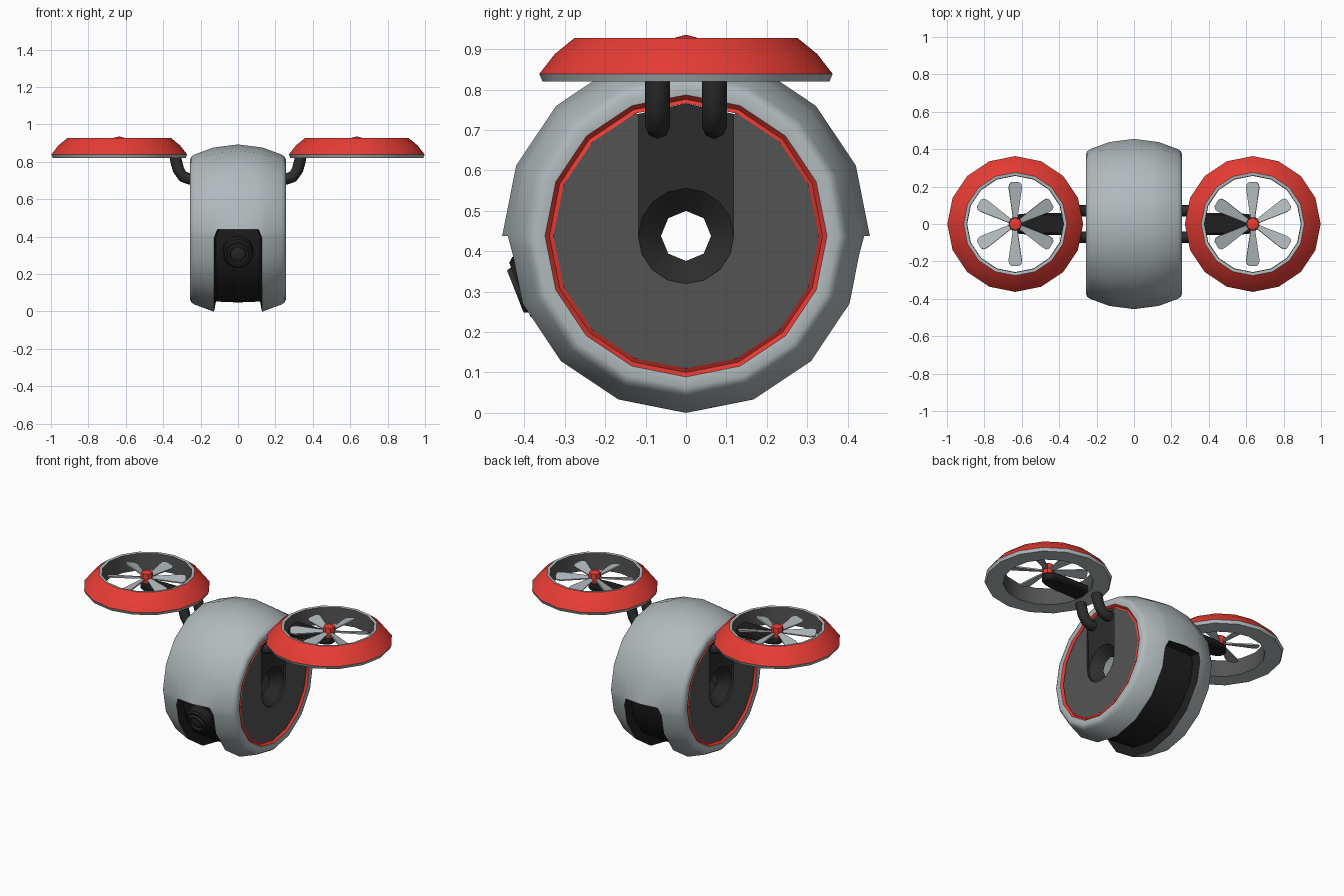
import bpy, bmesh, math
from mathutils import Vector, Matrix

if "Cube" in bpy.data.objects:
    bpy.data.objects.remove(bpy.data.objects["Cube"])

CZ = 0.438      # height of drum axis
RX = 0.635      # rotor centre x


def material(name, rgb):
    m = bpy.data.materials.new(name)
    lin = [((c / 255 + 0.055) / 1.055) ** 2.4 for c in rgb]
    m.diffuse_color = (*lin, 1)
    m.use_nodes = True
    m.node_tree.nodes["Principled BSDF"].inputs["Base Color"].default_value = m.diffuse_color
    return m


MATS = [material("light grey", (177, 186, 189)), material("red", (231, 60, 52)),
        material("dark grey", (84, 84, 84)), material("charcoal", (45, 45, 45)),
        material("black", (32, 32, 32))]
GREY, RED, DARK, CHAR, BLACK = range(5)


def finish(name, bm, mirror=True, angle=32, facing=None):
    bmesh.ops.remove_doubles(bm, verts=bm.verts, dist=0.0005)
    bmesh.ops.recalc_face_normals(bm, faces=bm.faces)
    if facing:      # open surfaces: make the largest face look this way
        big = max(bm.faces, key=lambda f: f.calc_area())
        if big.normal.dot(Vector(facing)) < 0:
            bmesh.ops.reverse_faces(bm, faces=bm.faces)
    me = bpy.data.meshes.new(name)
    bm.to_mesh(me)
    bm.free()
    for m in MATS:
        me.materials.append(m)
    ob = bpy.data.objects.new(name, me)
    bpy.context.collection.objects.link(ob)
    bpy.ops.object.select_all(action='DESELECT')
    ob.select_set(True)
    bpy.context.view_layer.objects.active = ob
    bpy.ops.object.shade_smooth_by_angle(angle=math.radians(angle))
    if mirror:
        ob.modifiers.new("mirror", 'MIRROR').use_mirror_merge = False
    return ob


def face(bm, pts, mat):
    f = bm.faces.new([bm.verts.new(p) for p in pts])
    f.material_index = mat


def grid(bm, rows, mats):
    """Skin a list of point rows; mats gives one colour per column."""
    for a, b in zip(rows, rows[1:]):
        for j, m in enumerate(mats):
            q = []
            for p in (a[j], a[j + 1], b[j + 1], b[j]):
                if all((Vector(p) - Vector(o)).length > 1e-5 for o in q):
                    q.append(p)
            if len(q) > 2:
                face(bm, q, m)


def lathe(bm, profile, mats, n, place):
    """Revolve (radius, height) points; place turns (u, v, h) into a position."""
    rows = []
    for i in range(n + 1):
        a = 2 * math.pi * (i % n) / n
        rows.append([place(r * math.cos(a), r * math.sin(a), h) for r, h in profile])
    grid(bm, rows, mats)


def prism(bm, outline, z0, z1, mat, mtx=Matrix()):
    lo = [mtx @ Vector((x, y, z0)) for x, y in outline]
    hi = [mtx @ Vector((x, y, z1)) for x, y in outline]
    face(bm, lo, mat)
    face(bm, hi, mat)
    grid(bm, list(zip(lo + lo[:1], hi + hi[:1])), [mat])


def drum(x, r, deg):
    """Point on the 16-sided drum; 0 degrees is the front, 90 the top."""
    k = math.cos(math.radians(11.25)) / math.cos(math.radians(deg % 22.5 - 11.25))
    a = math.radians(deg)
    return (x, -r * k * math.cos(a), CZ + r * k * math.sin(a))


# Drum body: full-width upper half, lower half split by a groove
bm = bmesh.new()
side = [(0.11, 0.441), (0.135, 0.437), (0.235, 0.4), (0.25, 0.389),
        (0.256, 0.376), (0.253, 0.349)]
full = [(-x, r) for x, r in reversed(side)] + [(0, 0.455)] + side
grid(bm, [[drum(x, r, a * 22.5) for x, r in full] for a in range(9)], [GREY] * (len(full) - 1))
lower = [180, 186] + [180 + 22.5 * i for i in range(1, 8)] + [354, 360]
half = {a: (0.11 if a in (180, 360) else 0.128) for a in lower}
for s in (-1, 1):
    rows = []
    for a in lower:
        w = half[a]
        prof = [(w - 0.01, 0.385), (w, 0.441 if w < 0.12 else 0.438)] + side[1:]
        rows.append([drum(s * x, r, a) for x, r in prof])
    grid(bm, rows, [BLACK] + [GREY] * 5)
grid(bm, [[drum(x * (half[a] - 0.01), r, a) for x, r in ((-1, 0.385), (0, 0.39), (1, 0.385))]
          for a in lower], [BLACK] * 2)
for a in (180, 360):
    face(bm, [drum(x, r, a) for x, r in ((-0.1, 0.385), (-0.11, 0.441), (0, 0.455),
                                         (0.11, 0.441), (0.1, 0.385), (0, 0.39))], BLACK)
finish("drum_body", bm, mirror=False, angle=35)

# Red V-grooved trim ring around each side panel
bm = bmesh.new()
lathe(bm, [(0.349, 0.253), (0.338, 0.24), (0.328, 0.247)], [RED] * 2, 16,
      lambda u, v, h: (h, v, CZ + u))
finish("trim_ring", bm, facing=(1, 0, 0))

# Side panel with shallow slot and funnel-shaped hub hole
bm = bmesh.new()
W, TOP, XP, XF, XH = 0.118, 0.74, 0.247, 0.233, 0.175
rim = [(0.328 * math.sin(math.radians(a * 22.5)), CZ + 0.328 * math.cos(math.radians(a * 22.5)))
       for a in range(1, 16)]


def hub_point(deg, r, eight):
    k = math.cos(math.pi / 8) / math.cos(math.radians(deg % 45 - 22.5)) if eight else 1
    a = math.radians(deg)
    return (r * k * math.sin(a), CZ + r * k * math.cos(a))


arc = [hub_point(a * 22.5, W, False) for a in range(16)]
hole = [hub_point(a * 22.5, 0.062, True) for a in range(16)]
slot = [(-W, TOP)] + arc[12:3:-1] + [(W, TOP)]
face(bm, [(XP, y, z) for y, z in rim + slot], DARK)
floor_x = [XP - 0.004] + [XF] * 9 + [XP - 0.004]
grid(bm, [[(XP, y, z), (fx, y, z)] for (y, z), fx in zip(slot, floor_x)], [CHAR])
face(bm, [(XP - 0.004, -W, TOP), (XP - 0.004, 0, 0.766), (XP - 0.004, W, TOP)], CHAR)
ramp = [(XP - 0.004, W, TOP)] + [(XF, *arc[i % 16]) for i in range(4, -5, -1)] + [(XP - 0.004, -W, TOP)]
face(bm, ramp, CHAR)
grid(bm, [[(XF, *arc[i % 16]), (XH, *hole[i % 16])] for i in range(17)], [CHAR])
finish("side_panel", bm, facing=(1, 0, 0))

# Twin support tubes to each rotor
bm = bmesh.new()
path = [(0.20, 0.709, 90), (0.262, 0.709, 90), (0.295, 0.722, 60), (0.318, 0.757, 25),
        (0.33, 0.80, 12), (0.34, 0.85, 10)]
for y in (-0.07, 0.07):
    rows = []
    for px, pz, t in path:
        t = math.radians(t)     # tilt of the tube away from vertical
        ring = [(0.031 * math.cos(i * math.pi / 4), 0.031 * math.sin(i * math.pi / 4)) for i in range(9)]
        rows.append([(px + u * math.cos(t), y + v, pz - u * math.sin(t)) for u, v in ring])
    grid(bm, rows, [CHAR] * 8)
    for r in (rows[0], rows[-1]):
        face(bm, r[:8], CHAR)
finish("support_tubes", bm, angle=50)

# Rotor guard ring
bm = bmesh.new()
guard = [(0.257, 0.82), (0.355, 0.82), (0.363, 0.839), (0.325, 0.888), (0.276, 0.928),
         (0.259, 0.926), (0.257, 0.82)]
lathe(bm, guard, [GREY, GREY, RED, RED, GREY, DARK], 16, lambda u, v, h: (RX + u, v, h))
finish("rotor_guard", bm)

# Rotor spinner
bm = bmesh.new()
lathe(bm, [(0, 0.936), (0.033, 0.927), (0.036, 0.915), (0.034, 0.865), (0, 0.865)],
      [RED] * 4, 8, lambda u, v, h: (RX + u, v, h))
finish("rotor_spinner", bm)

# Six pitched blades
bm = bmesh.new()
blade = [(0.025, -0.011), (0.19, -0.036), (0.213, -0.034), (0.224, -0.02),
         (0.224, 0.02), (0.213, 0.034), (0.19, 0.036), (0.025, 0.011)]
for i in range(6):
    m = (Matrix.Translation((RX, 0, 0.892)) @ Matrix.Rotation(math.radians(30 + 60 * i), 4, 'Z')
         @ Matrix.Rotation(math.radians(-15), 4, 'X'))
    prism(bm, blade, -0.004, 0.004, GREY, m)
finish("rotor_blades", bm)

# Motor arm beneath the rotor
bm = bmesh.new()
right = [(0.35, 0.06), (0.56, 0.058), (0.615, 0.052), (0.655, 0.035), (0.668, 0.012)]
prism(bm, right + [(x, -y) for x, y in reversed(right)], 0.823, 0.868, BLACK)
arm = finish("motor_arm", bm)
bev = arm.modifiers.new("bevel", 'BEVEL')
bev.width, bev.segments = 0.01, 1

# Front camera sitting in the groove
bm = bmesh.new()
axis = Vector((0, -0.93, -0.366)).normalized()
up = Vector((1, 0, 0)).cross(axis)
lathe(bm, [(0, -0.05), (0.082, -0.05), (0.082, 0.0), (0.072, 0.012), (0.06, 0.012), (0.056, 0.024),
           (0.045, 0.024), (0.04, 0.012), (0.02, 0.018), (0, 0.02)],
      [BLACK] * 4 + [CHAR] * 2 + [BLACK] + [CHAR] * 2, 16,
      lambda u, v, h: Vector((0, -0.4, 0.309)) + Vector((u, 0, 0)) + up * v + axis * h)
finish("front_camera", bm, mirror=False)
